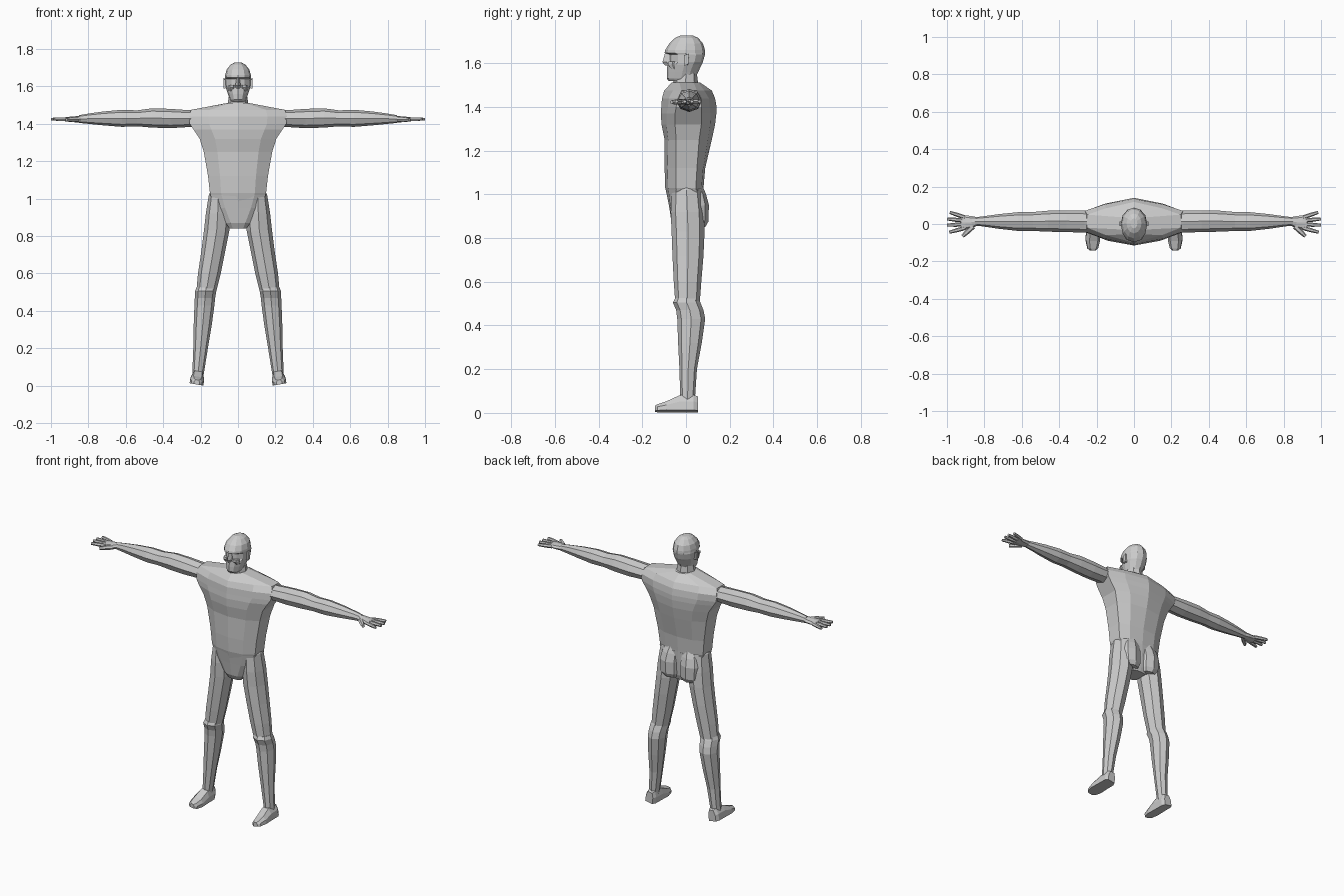
import bpy, bmesh
from math import sin, cos, tau
from mathutils import Vector


def loft(name, rings, mirror=False):
    """Skin a list of equal-length point rings and cap both ends."""
    bm = bmesh.new()
    rows = [[bm.verts.new(p) for p in ring] for ring in rings]
    n = len(rows[0])
    for a, b in zip(rows, rows[1:]):
        for i in range(n):
            j = (i + 1) % n
            bm.faces.new((a[i], a[j], b[j], b[i]))
    bm.faces.new(rows[0][::-1])
    bm.faces.new(rows[-1])
    bmesh.ops.recalc_face_normals(bm, faces=bm.faces)
    me = bpy.data.meshes.new(name)
    bm.to_mesh(me)
    bm.free()
    ob = bpy.data.objects.new(name, me)
    bpy.context.collection.objects.link(ob)
    if mirror:
        ob.modifiers.new("mirror", "MIRROR").use_mirror_merge = False
    return ob


def ring_z(z, x0, x1, y0, y1, n=8):
    """Horizontal oval ring filling the given extents."""
    return [((x0 + x1) / 2 + (x1 - x0) / 2 * cos(tau * i / n),
             (y0 + y1) / 2 + (y1 - y0) / 2 * sin(tau * i / n), z) for i in range(n)]


def ring_x(x, y0, y1, z0, z1, n=8):
    """Oval ring facing along the arm."""
    return [(x, p, q) for p, q, _ in ring_z(0, y0, y1, z0, z1, n)]


def body_ring(z, w, front, back, s0, s1, m):
    """Ten-sided torso ring: ridge at front and back, flat sides s0..s1."""
    f = s0 + (front - s0) * m
    b = s1 + (back - s1) * m
    half = [(0.6 * w, f), (w, s0), (w, s1), (0.6 * w, b)]
    return ([(0, front, z)] + [(x, y, z) for x, y in half] + [(0, back, z)]
            + [(-x, y, z) for x, y in reversed(half)])


# Torso
loft("torso", [body_ring(*r) for r in [
    (0.94, 0.115, -0.075, 0.075, -0.04, 0.05, 0.7),
    (1.03, 0.15, -0.095, 0.08, -0.045, 0.045, 0.75),
    (1.12, 0.16, -0.098, 0.088, -0.045, 0.05, 0.75),
    (1.25, 0.183, -0.098, 0.118, -0.045, 0.06, 0.7),
    (1.32, 0.205, -0.112, 0.133, -0.05, 0.07, 0.65),
    (1.37, 0.238, -0.115, 0.139, -0.05, 0.07, 0.6),
    (1.40, 0.258, -0.113, 0.14, -0.045, 0.07, 0.55),
    (1.44, 0.262, -0.11, 0.133, -0.04, 0.07, 0.55),
    (1.475, 0.25, -0.1, 0.118, -0.02, 0.05, 0.5),
    (1.512, 0.055, -0.065, 0.065, -0.03, 0.035, 0.7)]])

# Pelvis and buttocks
loft("pelvis", [body_ring(*r) for r in [
    (0.84, 0.045, -0.05, 0.06, -0.035, 0.05, 0.8),
    (0.87, 0.065, -0.066, 0.07, -0.045, 0.06, 0.8),
    (0.95, 0.115, -0.078, 0.075, -0.05, 0.06, 0.8),
    (1.02, 0.148, -0.092, 0.08, -0.045, 0.05, 0.75)]])
loft("buttock", [ring_z(*r) for r in [
    (0.85, 0.015, 0.115, 0.0, 0.088),
    (0.875, 0.003, 0.135, -0.01, 0.102),
    (0.95, 0.002, 0.14, -0.01, 0.105),
    (1.0, 0.004, 0.13, -0.01, 0.092),
    (1.04, 0.01, 0.11, -0.01, 0.075)]], True)

# Legs
loft("upper_leg", [ring_z(*r) for r in [
    (1.04, 0.06, 0.145, -0.05, 0.05),
    (1.02, 0.055, 0.156, -0.065, 0.07),
    (0.92, 0.045, 0.172, -0.07, 0.082),
    (0.83, 0.046, 0.182, -0.066, 0.085),
    (0.72, 0.068, 0.196, -0.062, 0.08),
    (0.60, 0.092, 0.214, -0.056, 0.07),
    (0.49, 0.12, 0.224, -0.048, 0.062)]], True)
loft("lower_leg", [ring_z(*r) for r in [
    (0.525, 0.12, 0.222, -0.05, 0.055),
    (0.505, 0.116, 0.23, -0.06, 0.066),
    (0.47, 0.122, 0.231, -0.045, 0.08),
    (0.43, 0.126, 0.233, -0.04, 0.088),
    (0.32, 0.141, 0.237, -0.036, 0.072),
    (0.20, 0.161, 0.239, -0.03, 0.05),
    (0.05, 0.185, 0.245, -0.026, 0.04)]], True)

# Feet: sections from toe to heel, tilted outwards
feet = []
for y, w, h in [(-0.142, 0.014, 0.024), (-0.13, 0.028, 0.03), (-0.09, 0.037, 0.042),
                (-0.03, 0.035, 0.07), (0.035, 0.034, 0.072), (0.054, 0.024, 0.066)]:
    sec = [(-w, 0), (w, 0), (w, 0.55 * h), (0.6 * w, h), (-0.6 * w, h), (-w, 0.55 * h)]
    feet.append([(0.222 + dx - 0.15 * z, y, 0.007 + z + 0.17 * dx) for dx, z in sec])
loft("foot", feet, True)

# Arms
loft("arm", [ring_x(*r) for r in [
    (0.22, -0.045, 0.07, 1.385, 1.472),
    (0.265, -0.046, 0.072, 1.383, 1.473),
    (0.36, -0.043, 0.073, 1.377, 1.48),
    (0.46, -0.041, 0.071, 1.38, 1.483),
    (0.54, -0.037, 0.064, 1.387, 1.472),
    (0.62, -0.037, 0.063, 1.384, 1.475),
    (0.72, -0.026, 0.053, 1.392, 1.466),
    (0.80, -0.014, 0.042, 1.40, 1.455),
    (0.85, -0.008, 0.036, 1.405, 1.446)]], True)

# Hands
loft("palm", [ring_x(*r) for r in [
    (0.835, -0.008, 0.036, 1.408, 1.445),
    (0.865, -0.022, 0.042, 1.408, 1.441),
    (0.90, -0.032, 0.046, 1.41, 1.438),
    (0.925, -0.03, 0.046, 1.414, 1.435)]], True)


def finger(name, base, tip, r0, r1):
    a, b = Vector(base), Vector(tip)
    side = (b - a).cross(Vector((0, 0, 1))).normalized()
    up = Vector((0, 0, 1))
    loft(name, [[p + (side * cos(tau * i / 6) + up * sin(tau * i / 6)) * r for i in range(6)]
                for p, r in ((a, r0), (a.lerp(b, 0.5), r0), (b, r1))], True)


for i, (y0, y1, x1) in enumerate([(-0.022, -0.044, 0.988), (-0.002, -0.006, 1.0),
                                  (0.018, 0.027, 0.999), (0.036, 0.062, 0.985)]):
    finger(f"finger_{i + 1}", (0.905, y0, 1.425), (x1, y1, 1.425), 0.011, 0.008)
finger("thumb", (0.86, -0.012, 1.424), (0.917, -0.066, 1.422), 0.014, 0.009)

# Neck
loft("neck", [ring_z(*r) for r in [
    (1.47, -0.06, 0.06, -0.065, 0.065),
    (1.51, -0.055, 0.055, -0.06, 0.055),
    (1.57, -0.045, 0.045, -0.045, 0.048)]])

# Head
loft("head", [ring_z(z, -w, w, f, b, 12) for z, w, f, b in [
    (1.518, 0.036, -0.078, 0.035),
    (1.53, 0.044, -0.088, 0.042),
    (1.56, 0.054, -0.088, 0.056),
    (1.595, 0.066, -0.085, 0.072),
    (1.605, 0.068, -0.076, 0.077),
    (1.64, 0.07, -0.076, 0.087),
    (1.648, 0.07, -0.098, 0.088),
    (1.66, 0.069, -0.096, 0.087),
    (1.69, 0.061, -0.077, 0.078),
    (1.716, 0.04, -0.05, 0.056),
    (1.728, 0.018, -0.024, 0.03)]])

# Nose, cheeks and ears
loft("nose", [[(-w, -0.06, z), (-w, y + 0.02, z), (0, y, z), (w, y + 0.02, z), (w, -0.06, z)]
              for z, w, y in [(1.65, 0.007, -0.095), (1.605, 0.014, -0.108), (1.59, 0.012, -0.096)]])
loft("cheek", [ring_z(z, 0.014, 0.052, y, -0.04, 6)
               for z, y in [(1.575, -0.07), (1.595, -0.086), (1.608, -0.084)]], True)
loft("ear", [[(x, y, z + s * y) for y, z in [(-0.01, 1.592), (0.01, 1.592), (0.014, 1.64), (-0.01, 1.64)]]
             for x, s in [(0.055, 0), (0.077, 0.3)]], True)
